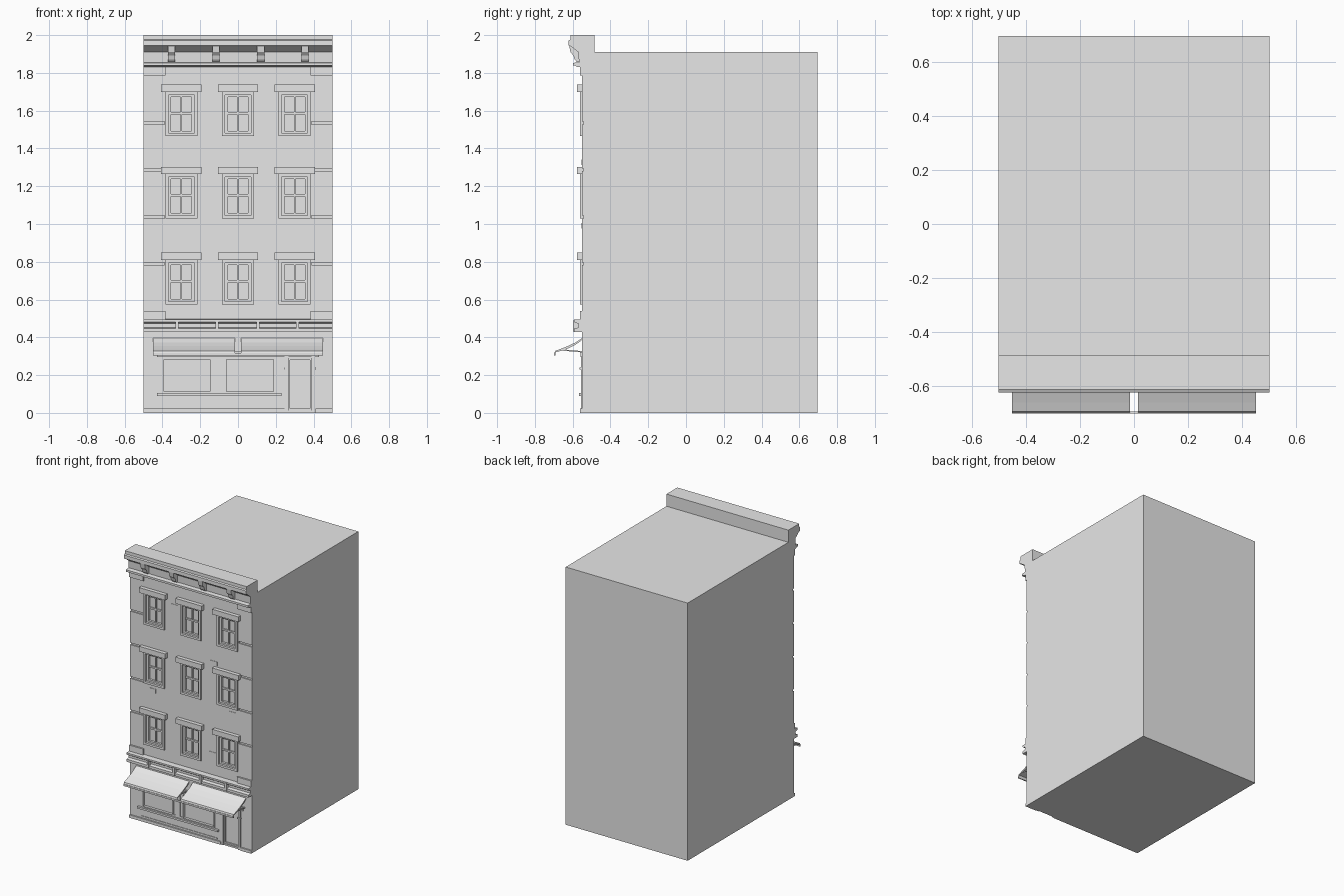
import bpy, bmesh
from mathutils import Vector

old = bpy.data.objects.get("Cube")
if old:
    bpy.data.objects.remove(old, do_unlink=True)

GREY = bpy.data.materials.new("plain grey")
GREY.use_nodes = True
GREY.diffuse_color = (0.8, 0.8, 0.8, 1)
GREY.node_tree.nodes["Principled BSDF"].inputs["Base Color"].default_value = (0.8, 0.8, 0.8, 1)

WALL = -0.55   # front wall plane
BACK = 0.695


def finish(name, bm):
    bmesh.ops.recalc_face_normals(bm, faces=bm.faces)
    mesh = bpy.data.meshes.new(name)
    bm.to_mesh(mesh)
    bm.free()
    mesh.materials.append(GREY)
    obj = bpy.data.objects.new(name, mesh)
    bpy.context.collection.objects.link(obj)
    return obj


def boxes(name, items):
    """Join boxes given as (x0, x1, y0, y1, z0, z1)."""
    bm = bmesh.new()
    for x0, x1, y0, y1, z0, z1 in items:
        verts = bmesh.ops.create_cube(bm, size=1)["verts"]
        size = Vector((x1 - x0, y1 - y0, z1 - z0))
        mid = Vector((x0 + x1, y0 + y1, z0 + z1)) / 2
        for v in verts:
            v.co = v.co * size + mid
    return finish(name, bm)


def plates(name, items, out, depth=0.01):
    """Boxes on the front wall, given as (x0, x1, z0, z1)."""
    return boxes(name, [(a, b, WALL - out, WALL + depth, c, d) for a, b, c, d in items])


def ring(x0, x1, z0, z1, w):
    """Four rectangles that frame an opening from the inside."""
    return [(x0, x0 + w, z0, z1), (x1 - w, x1, z0, z1),
            (x0 + w, x1 - w, z0, z0 + w), (x0 + w, x1 - w, z1 - w, z1)]


def extrude(name, profile, spans):
    """Sweep a (y, z) profile along each x span."""
    bm = bmesh.new()
    for x0, x1 in spans:
        face = bm.faces.new([bm.verts.new((x0, y, z)) for y, z in profile])
        new = bmesh.ops.extrude_face_region(bm, geom=[face])["geom"]
        bmesh.ops.translate(bm, vec=(x1 - x0, 0, 0),
                            verts=[g for g in new if isinstance(g, bmesh.types.BMVert)])
    return finish(name, bm)


def both(items):
    """Mirror rectangles in x."""
    return items + [(-b, -a, c, d) for a, b, c, d in items]


# Layout of the openings
columns = (-0.3, 0, 0.3)
sills = (0.575, 1.03, 1.465)
W, H = 0.07, 0.235
windows = [(x - W, x + W, z + 0.012, z + H - 0.012) for z in sills for x in columns]
shop_panes = [(-0.4, -0.14, 0.105, 0.29), (-0.07, 0.195, 0.105, 0.29)]
door_hole = [(0.265, 0.39, 0.012, 0.29)]
grooves = both([(0.39, 0.51, z - 0.007, z + 0.007) for z in (0.79, 1.037, 1.287, 1.535)])

# Building block with recessed openings and corner grooves
body = boxes("building_body", [(-0.5, 0.5, WALL, BACK, 0, 1.91)])
cutters = [plates("window_cutter", windows, 0.05, 0.022),
           plates("shopfront_cutter", shop_panes + door_hole, 0.05, 0.015),
           plates("groove_cutter", grooves, 0.05, 0.008)]
bpy.context.view_layer.objects.active = body
for cutter in cutters:
    cutter.hide_render = True
    mod = body.modifiers.new("cut", "BOOLEAN")
    mod.operation = "DIFFERENCE"
    mod.solver = "EXACT"
    mod.object = cutter
    bpy.ops.object.modifier_apply(modifier=mod.name)
    bpy.data.objects.remove(cutter, do_unlink=True)

# Upper windows: casing, sash, meeting rail, centre bar and lintel
casing, sash, lintels, bars = [], [], [], []
for z in sills:
    for x in columns:
        casing += ring(x - 0.085, x + 0.085, z, z + H, 0.016)
        sash += ring(x - W, x + W, z + 0.012, z + H - 0.012, 0.016)
        bars += [(x - 0.056, x + 0.056, z + 0.116, z + 0.128),
                 (x - 0.004, x + 0.004, z + 0.025, z + H - 0.025)]
        lintels.append((x - 0.107, x + 0.107, z + H, z + H + 0.038))
plates("window_casings", casing, 0.01)
plates("window_sashes", sash, -0.006, 0.023)
plates("window_bars", bars, -0.012, 0.023)
plates("window_lintels", lintels, 0.028)

# Stray raised bricks
bricks = [(-0.137, 1.66), (0.188, 1.327), (-0.315, 0.99), (0.343, 0.99), (0.175, 0.65)]
plates("raised_bricks", [(x - 0.027, x + 0.027, z - 0.015, z + 0.015) for x, z in bricks], 0.003)

# Corner blocks at the ends of the brick field
plates("corner_blocks", both([(0.385, 0.5, 1.785, 1.835), (0.385, 0.5, 0.49, 0.54)]), 0.012)

# Top cornice with parapet, frieze and brackets
extrude("cornice", [(-0.485, 1.9), (-0.485, 2), (-0.612, 2), (-0.612, 1.977), (-0.622, 1.972),
                    (-0.622, 1.945), (-0.608, 1.94), (-0.57, 1.91), (-0.565, 1.83),
                    (WALL + 0.01, 1.83), (WALL + 0.01, 1.9)], [(-0.5, 0.5)])
extrude("frieze_moulding", [(WALL, 1.83), (-0.575, 1.83), (-0.585, 1.838), (-0.598, 1.838),
                            (-0.598, 1.853), (WALL, 1.858)], [(-0.5, 0.5)])
extrude("cornice_brackets", [(WALL, 1.855), (-0.578, 1.858), (-0.59, 1.872), (-0.596, 1.892),
                             (-0.612, 1.91), (-0.618, 1.945), (WALL, 1.945)],
        [(x - 0.019, x + 0.019) for x in (-0.352, -0.117, 0.12, 0.355)])

# Belt course above the shop
extrude("belt_course", [(WALL + 0.01, 0.428), (-0.592, 0.428), (-0.592, 0.447), (-0.568, 0.452),
                        (-0.568, 0.472), (-0.585, 0.477), (-0.592, 0.482), (-0.592, 0.494),
                        (WALL + 0.01, 0.497)], [(-0.5, 0.5)])
plates("belt_blocks", [(x - 0.008, x + 0.008, 0.43, 0.49) for x in (-0.322, -0.11, 0.107, 0.315)], 0.047)

# Shopfront: trims, sill, plinth and mullion
plates("shop_window_trim", [f for p in shop_panes for f in ring(*p, 0.008)], 0.004, 0.016)
plates("shop_header", [(-0.43, 0.43, 0.295, 0.325)], 0.008)
plates("shop_sill", [(-0.43, 0.23, 0.09, 0.104)], 0.016)
plates("shop_lower_rail", [(-0.41, 0.215, 0.03, 0.038)], 0.004)
plates("shop_plinth", [(-0.5, 0.25, 0, 0.022), (0.41, 0.5, 0, 0.022)], 0.01)
plates("shop_mullion", [(-0.125, -0.085, 0.115, 0.28), (-0.14, -0.07, 0.104, 0.118),
                        (-0.14, -0.07, 0.278, 0.29)], 0.006)

# Door with jambs and small side brackets
plates("door_jambs", [(0.247, 0.267, 0, 0.295), (0.388, 0.408, 0, 0.295)], 0.007)
plates("door_frame", ring(0.265, 0.39, 0.012, 0.29, 0.01), -0.005, 0.016)
plates("door_brackets", [(0.243, 0.27, 0.23, 0.24), (0.386, 0.412, 0.23, 0.24)], 0.014)

# Pair of awnings with shared front bar
extrude("awnings", [(WALL, 0.396), (-0.585, 0.373), (-0.625, 0.354), (-0.66, 0.34), (-0.693, 0.328),
                    (-0.7, 0.305), (-0.694, 0.305), (-0.688, 0.322), (-0.655, 0.33),
                    (-0.62, 0.343), (-0.58, 0.364), (WALL, 0.386)],
        [(-0.45, -0.015), (0.015, 0.45)])
boxes("awning_front_bar", [(-0.45, 0.45, -0.7, -0.692, 0.303, 0.316)])
extrude("awning_arms", [(WALL, 0.32), (WALL, 0.327), (-0.66, 0.337), (-0.66, 0.33)],
        [(x - 0.004, x + 0.004) for x in (-0.44, -0.025, 0.025, 0.44)])
